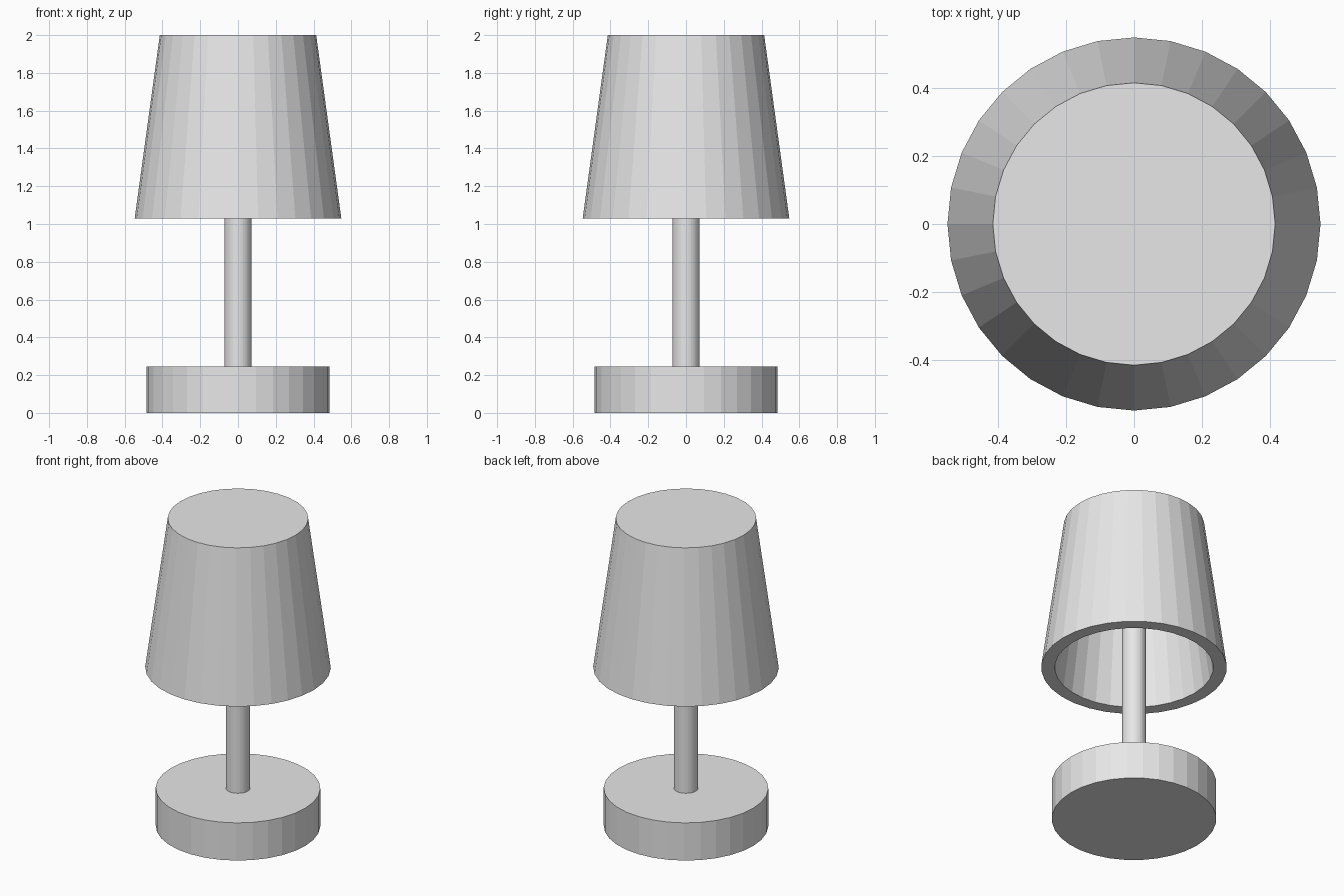
import bpy
import bmesh
from math import cos, sin, tau

SIDES = 32

cube = bpy.data.objects.get("Cube")
if cube:
    bpy.data.objects.remove(cube, do_unlink=True)

grey = bpy.data.materials.new("light_grey")
grey.use_nodes = True
grey.diffuse_color = (0.8, 0.8, 0.8, 1)
grey.node_tree.nodes["Principled BSDF"].inputs["Base Color"].default_value = grey.diffuse_color


def turned_part(name, profile):
    """Turn (radius, height) points around z and cap both ends flat."""
    bm = bmesh.new()
    rings = [[bm.verts.new((r * cos(tau * i / SIDES), r * sin(tau * i / SIDES), z))
              for i in range(SIDES)] for r, z in profile]
    for low, high in zip(rings, rings[1:]):
        for i in range(SIDES):
            j = (i + 1) % SIDES
            bm.faces.new((low[i], low[j], high[j], high[i]))
    bm.faces.new(rings[0])
    bm.faces.new(rings[-1])
    bmesh.ops.recalc_face_normals(bm, faces=bm.faces)
    mesh = bpy.data.meshes.new(name)
    bm.to_mesh(mesh)
    bm.free()
    mesh.materials.append(grey)
    obj = bpy.data.objects.new(name, mesh)
    bpy.context.collection.objects.link(obj)
    return obj


# Heavy round foot
turned_part("base", [(0.485, 0), (0.485, 0.245)])

# Slim post running up into the shade
turned_part("post", [(0.072, 0.245), (0.072, 1.92)])

# Tapered shade: inner ceiling, inner wall, rim, outer wall, closed top
turned_part("shade", [(0.345, 1.92), (0.467, 1.03), (0.547, 1.03), (0.414, 2.0)])
